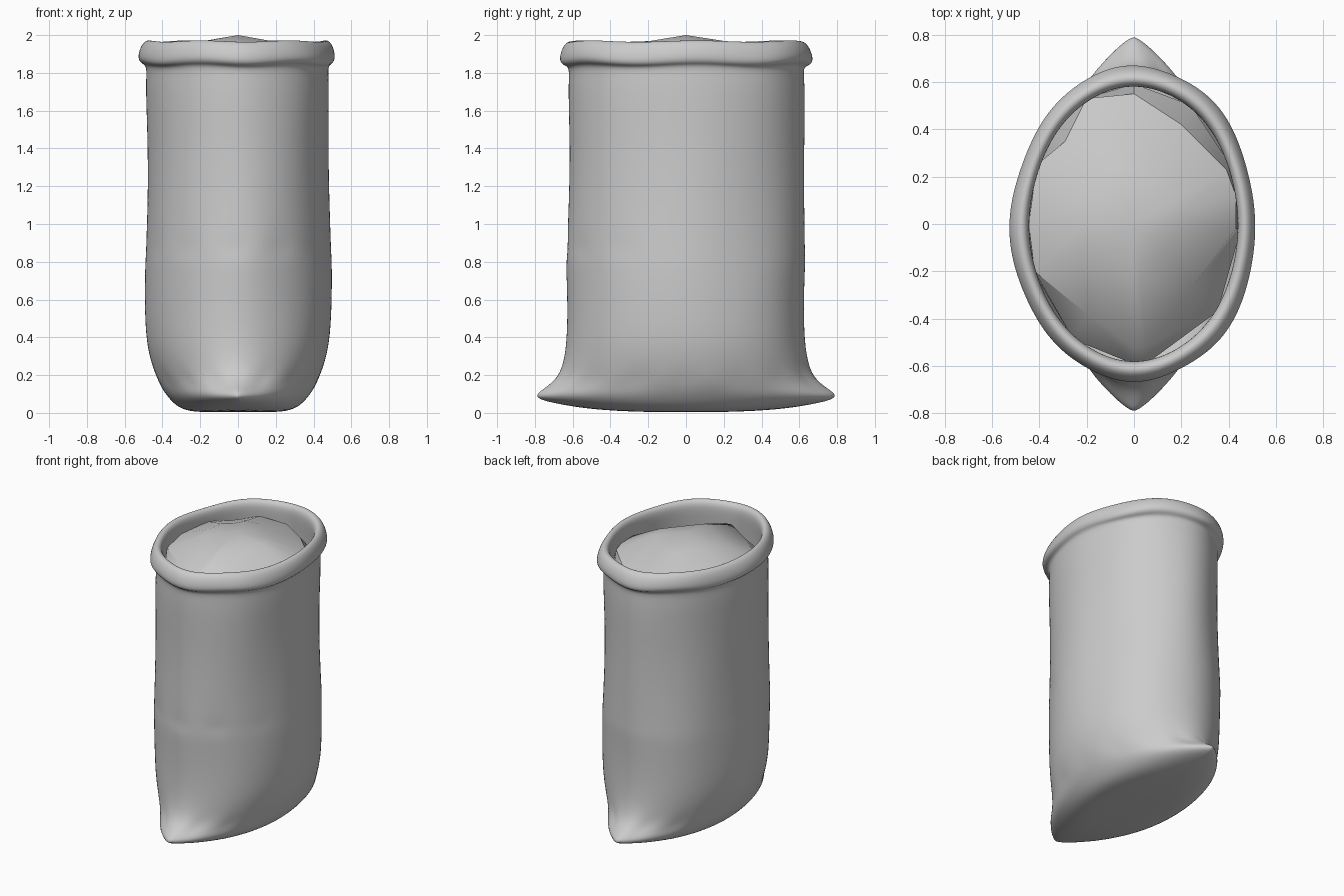
import bpy, bmesh, random
from math import sin, cos, pi, exp, radians

random.seed(4)
N = 48


def make_object(name, bm, angle):
    bmesh.ops.recalc_face_normals(bm, faces=bm.faces)
    me = bpy.data.meshes.new(name)
    bm.to_mesh(me)
    bm.free()
    ob = bpy.data.objects.new(name, me)
    bpy.context.collection.objects.link(ob)
    bpy.ops.object.select_all(action='DESELECT')
    bpy.context.view_layer.objects.active = ob
    ob.select_set(True)
    bpy.ops.object.shade_smooth_by_angle(angle=radians(angle))
    return ob


def bridge(bm, a, b):
    n = len(a)
    for i in range(n):
        bm.faces.new((a[i], a[(i + 1) % n], b[(i + 1) % n], b[i]))


def cap(bm, ring, co):
    c = bm.verts.new(co)
    for i in range(len(ring)):
        bm.faces.new((ring[i], ring[(i + 1) % len(ring)], c))


# Sack cloth: z, x radius, y radius, pinch at the two bottom corners, wobble
rows = [
    (0.004, 0.12, 0.22, 0.3, 0), (0.005, 0.24, 0.48, 0.4, 0),
    (0.025, 0.315, 0.67, 0.5, 0), (0.08, 0.37, 0.825, 0.6, 0),
    (0.13, 0.405, 0.75, 0.45, 0.004), (0.18, 0.43, 0.69, 0.25, 0.006),
    (0.25, 0.455, 0.65, 0.08, 0.004), (0.37, 0.485, 0.63, 0, 0.004),
    (0.55, 0.495, 0.625, 0, 0.004), (0.72, 0.495, 0.63, 0, 0.005),
    (0.80, 0.493, 0.633, 0, 0.005), (0.87, 0.49, 0.63, 0, 0.005),
    (0.95, 0.487, 0.628, 0, 0.004), (1.15, 0.48, 0.622, 0, 0.005),
    (1.4, 0.478, 0.62, 0, 0.005), (1.6, 0.482, 0.625, 0, 0.005),
    (1.75, 0.485, 0.625, 0, 0.005), (1.835, 0.478, 0.618, 0, 0.005),
    # rolled rim, then the inner wall
    (1.845, 0.505, 0.65, 0, 0.008), (1.87, 0.522, 0.672, 0, 0.010),
    (1.925, 0.513, 0.66, 0, 0.008), (1.965, 0.49, 0.635, 0, 0.006),
    (1.972, 0.462, 0.605, 0, 0.005), (1.945, 0.44, 0.58, 0, 0.004),
    (1.88, 0.44, 0.58, 0, 0.003), (1.78, 0.45, 0.59, 0, 0),
    (1.6, 0.46, 0.60, 0, 0),
]
bm = bmesh.new()
rings = []
for z, rx, ry, pinch, wob in rows:
    ph = z * 2.2
    ring = []
    for i in range(N):
        t = 2 * pi * i / N
        c, s = cos(t), sin(t)
        f = 1 + wob * (sin(3 * t + ph) + 0.8 * sin(5 * t - 2 * ph)
                       + 0.6 * sin(8 * t + 1.3))
        # rows of small dents above the base and round the middle
        f -= 0.02 * exp(-((z - 0.165) / 0.03) ** 2) * max(0, cos(16 * t))
        f -= 0.012 * exp(-((z - 0.87) / 0.04) ** 2) * max(0, cos(12 * t + 0.6)) \
            * max(0, -s + 0.25)
        dz = 0.8 * wob * sin(6 * t + 1) if z > 1.83 else 0
        if z < 0.03:
            dz = 0.02 * s ** 4 * (ry / 0.67) ** 2
        ring.append(bm.verts.new((rx * f * c * abs(c) ** pinch, ry * f * s, z + dz)))
    rings.append(ring)
for a, b in zip(rings, rings[1:]):
    bridge(bm, a, b)
cap(bm, rings[0], (0, 0, 0.004))
sack = make_object("sack", bm, 180)
sub = sack.modifiers.new("smooth", 'SUBSURF')
sub.levels = sub.render_levels = 2

# Low-poly heap of contents filling the mouth
outline = [(0.43, -0.02), (0.43, 0.12), (0.39, 0.23), (0.2, 0.42), (0, 0.55),
           (-0.2, 0.53), (-0.29, 0.35), (-0.41, 0.25), (-0.445, 0),
           (-0.42, -0.2), (-0.2, -0.38), (0, -0.52), (0.05, -0.52), (0.25, -0.26)]
bm = bmesh.new()
inner = [bm.verts.new((x * 0.5, y * 0.45, 1.962)) for x, y in outline]
edge = [bm.verts.new((x, y, 1.86 + random.uniform(-0.015, 0.015))) for x, y in outline]
foot = []
for x, y in outline:
    k = 1 / ((x / 0.452) ** 2 + (y / 0.592) ** 2) ** 0.5
    foot.append(bm.verts.new((x * k, y * k, 1.74)))
cap(bm, inner, (0, 0, 2.0))
bridge(bm, inner, edge)
bridge(bm, edge, foot)
make_object("sack_contents", bm, 35)
